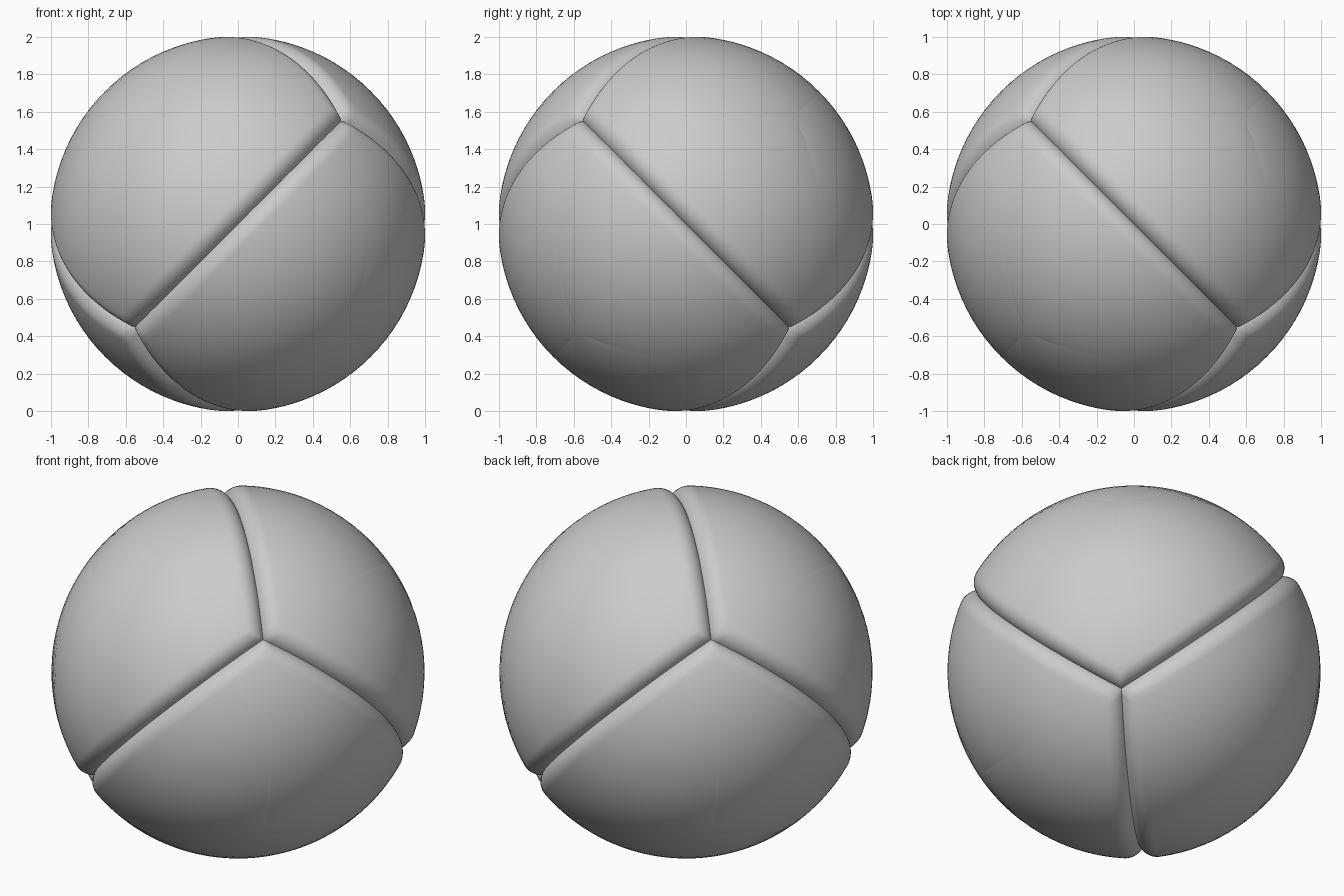
import bpy, bmesh, math
from mathutils import Vector

if "Cube" in bpy.data.objects:
    bpy.data.objects.remove(bpy.data.objects["Cube"])

R = 1.0042                      # ball radius
FILLET = 0.11                   # radius of the rounded panel rim
SLOPE = math.radians(60)        # rim steepness at the groove
WIDTH = FILLET * math.sin(SLOPE)
N = 48                          # steps along each panel side
CENTRE = Vector((0, 0, 1))

corners = [Vector(c).normalized() for c in
           ((1, -1, 1), (-1, -1, -1), (1, 1, -1), (-1, 1, 1))]


def rim_drop(d):
    """Depth below the ball at angular distance d from the groove."""
    if d >= WIDTH:
        return 0.0
    u = WIDTH - d
    return FILLET - math.sqrt(FILLET ** 2 - u * u)


# Ring positions, dense at the rim, sparser towards the panel centre
rings = [i * 0.014 for i in range(16)]
rings += [0.21 + 0.79 * i / 16 for i in range(1, 16)]


def panel(name, tri):
    mid = sum(tri, Vector()) / 3
    normals = []
    for i in range(3):
        n = tri[i].cross(tri[(i + 1) % 3]).normalized()
        normals.append(n if n.dot(mid) > 0 else -n)

    def place(p):
        q = p.normalized()
        d = min(math.asin(max(0.0, min(1.0, q.dot(n)))) for n in normals)
        return q * (R - rim_drop(d)) + CENTRE

    # Border points evenly spaced in angle, projected back to the flat side
    border = []
    total = tri[0].angle(tri[1])
    for i in range(3):
        a, b = tri[i], tri[(i + 1) % 3]
        for k in range(N):
            x = math.sin(total * (1 - k / N))
            y = math.sin(total * k / N)
            border.append((a * x + b * y) / (x + y))

    bm = bmesh.new()
    loops = [[bm.verts.new(place(p.lerp(mid, t))) for p in border] for t in rings]
    tip = bm.verts.new(place(mid))
    m = len(border)
    for a, b in zip(loops, loops[1:]):
        for k in range(m):
            j = (k + 1) % m
            bm.faces.new((a[k], a[j], b[j], b[k]))
    for k in range(m):
        bm.faces.new((loops[-1][k], loops[-1][(k + 1) % m], tip))
    bm.normal_update()
    if sum(f.normal.dot(mid) for f in bm.faces) < 0:
        bmesh.ops.reverse_faces(bm, faces=bm.faces[:])
    for f in bm.faces:
        f.smooth = True
    me = bpy.data.meshes.new(name)
    bm.to_mesh(me)
    bm.free()
    bpy.context.collection.objects.link(bpy.data.objects.new(name, me))


# Four panels, each opposite one tetrahedron corner
for i in range(4):
    panel(f"ball_panel_{i + 1}", [c for j, c in enumerate(corners) if j != i])
